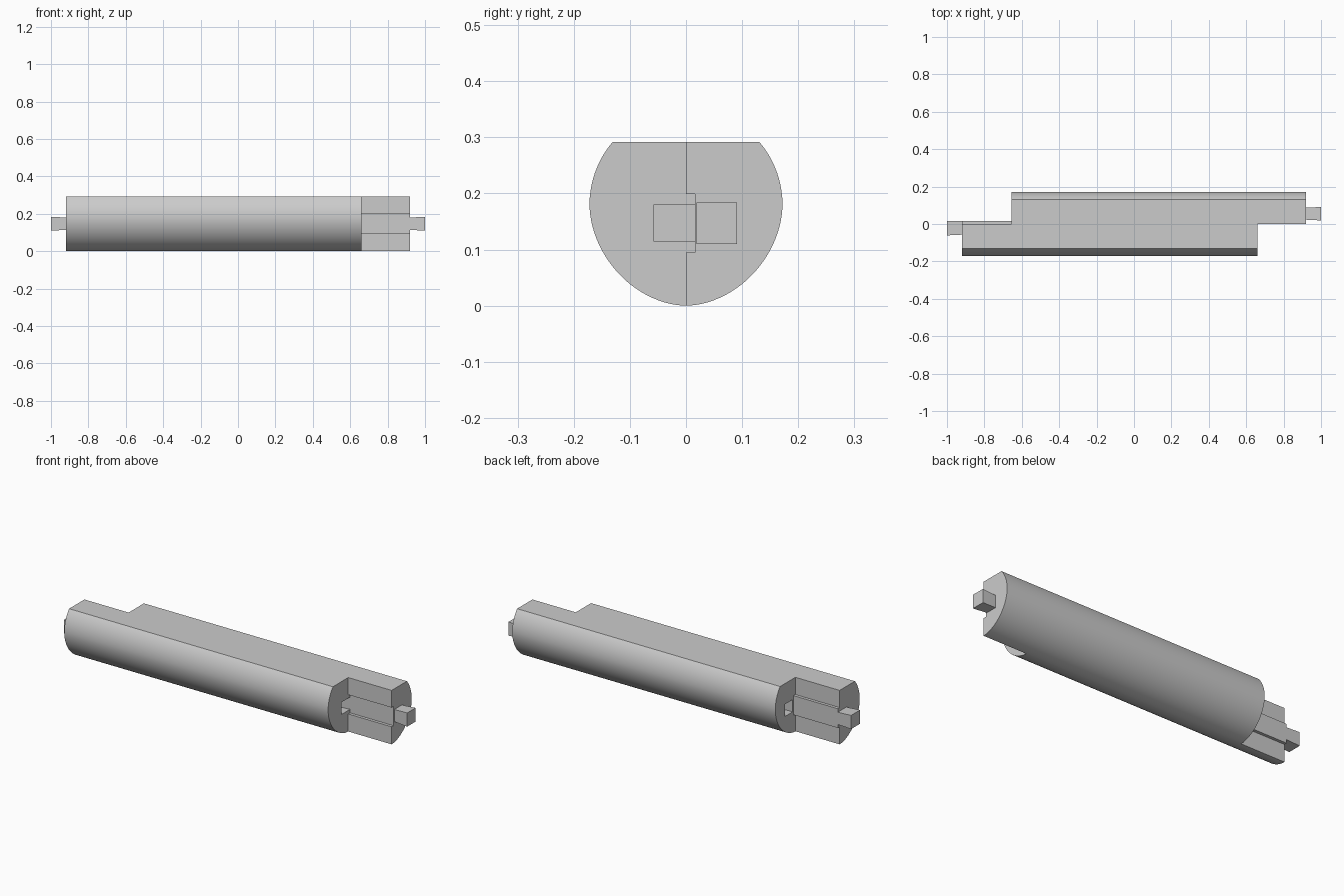
import bpy, bmesh, math

if "Cube" in bpy.data.objects:
    bpy.data.objects.remove(bpy.data.objects["Cube"], do_unlink=True)

grey = bpy.data.materials.new("plain_grey")
grey.use_nodes = True
grey.diffuse_color = (0.6, 0.6, 0.6, 1)
grey.node_tree.nodes["Principled BSDF"].inputs["Base Color"].default_value = (0.6, 0.6, 0.6, 1)

END, TIP = 0.92, 1.0              # body end and tenon tip
LAP_R, LAP_L = 0.66, -0.655       # shoulders of the half laps
KEY_Z, KEY_Y = (0.095, 0.199), 0.016
TENON_Z = (0.11, 0.184)
TENON_L, TENON_R = (-0.061, KEY_Y), (KEY_Y + 0.003, 0.091)


def loft(name, sections):
    """Solid skinned through equal-length cross-sections."""
    bm = bmesh.new()
    rings = [[bm.verts.new(p) for p in s] for s in sections]
    for a, b in zip(rings, rings[1:]):
        for i in range(len(a)):
            j = (i + 1) % len(a)
            bm.faces.new((a[i], a[j], b[j], b[i]))
    bm.faces.new(rings[0])
    bm.faces.new(rings[-1])
    bmesh.ops.recalc_face_normals(bm, faces=bm.faces)
    mesh = bpy.data.meshes.new(name)
    bm.to_mesh(mesh)
    bm.free()
    mesh.materials.append(grey)
    ob = bpy.data.objects.new(name, mesh)
    bpy.context.collection.objects.link(ob)
    return ob


def rect(x, y, z, inset=0.0, inset_high=None):
    hi = inset if inset_high is None else inset_high
    y0, y1, z0, z1 = y[0] + inset, y[1] - hi, z[0] + inset, z[1] - inset
    return [(x, y0, z0), (x, y1, z0), (x, y1, z1), (x, y0, z1)]


def box(name, x, y, z):
    return loft(name, [rect(x[0], y, z), rect(x[1], y, z)])


def combine(body, tool, operation):
    mod = body.modifiers.new(operation, 'BOOLEAN')
    mod.operation, mod.object, mod.solver = operation, tool, 'EXACT'
    bpy.context.view_layer.objects.active = body
    bpy.ops.object.modifier_apply(modifier=mod.name)
    bpy.data.objects.remove(tool, do_unlink=True)


# Log profile: round sides, flat top, slightly tapered belly
def profile(x, count=72):
    start = math.asin(0.112 / 0.172)
    pts = []
    for i in range(count + 1):
        a = start - (math.pi + 2 * start) * i / count
        c, s = math.cos(a), math.sin(a)
        if s >= 0:
            y, z = 0.172 * c, 0.172 * s
        else:
            y = math.copysign(0.172 * abs(c) ** 1.07, c)
            z = -0.18 * abs(s) ** 1.07
        pts.append((x, y, 0.18 + z))
    return pts


beam = loft("beam", [profile(-END), profile(END)])

# Half laps: front half removed at +x, back half at -x
combine(beam, box("lap_cut", (LAP_R, 1.1), (-0.3, 0), (-0.1, 0.4)), 'DIFFERENCE')
combine(beam, box("lap_cut", (-1.1, LAP_L), (0, 0.3), (-0.1, 0.4)), 'DIFFERENCE')

# Groove along one lap face, matching tongue along the other
combine(beam, box("groove_cut", (LAP_R, 1.1), (-0.05, KEY_Y), KEY_Z), 'DIFFERENCE')
combine(beam, box("tongue", (-END, LAP_L + 0.01), (-0.02, KEY_Y), KEY_Z), 'UNION')

# Mortises in the shoulders, widening inwards
combine(beam, loft("mortise_cut", [
    rect(LAP_R + 0.002, TENON_L, TENON_Z, 0.004, 0),
    rect(LAP_R - 0.08, TENON_L, TENON_Z)]), 'DIFFERENCE')
combine(beam, loft("mortise_cut", [
    rect(LAP_L - 0.002, TENON_R, TENON_Z, 0.004),
    rect(LAP_L + 0.08, TENON_R, TENON_Z)]), 'DIFFERENCE')

# Flared tenons on the ends
combine(beam, loft("left_tenon", [
    rect(-END + 0.002, TENON_L, TENON_Z, 0.004, 0),
    rect(-TIP, TENON_L, TENON_Z)]), 'UNION')
combine(beam, loft("right_tenon", [
    rect(END - 0.002, TENON_R, TENON_Z, 0.004),
    rect(TIP, TENON_R, TENON_Z)]), 'UNION')

bpy.ops.object.select_all(action='DESELECT')
beam.select_set(True)
bpy.context.view_layer.objects.active = beam
bpy.ops.object.shade_smooth_by_angle(angle=math.radians(25))
